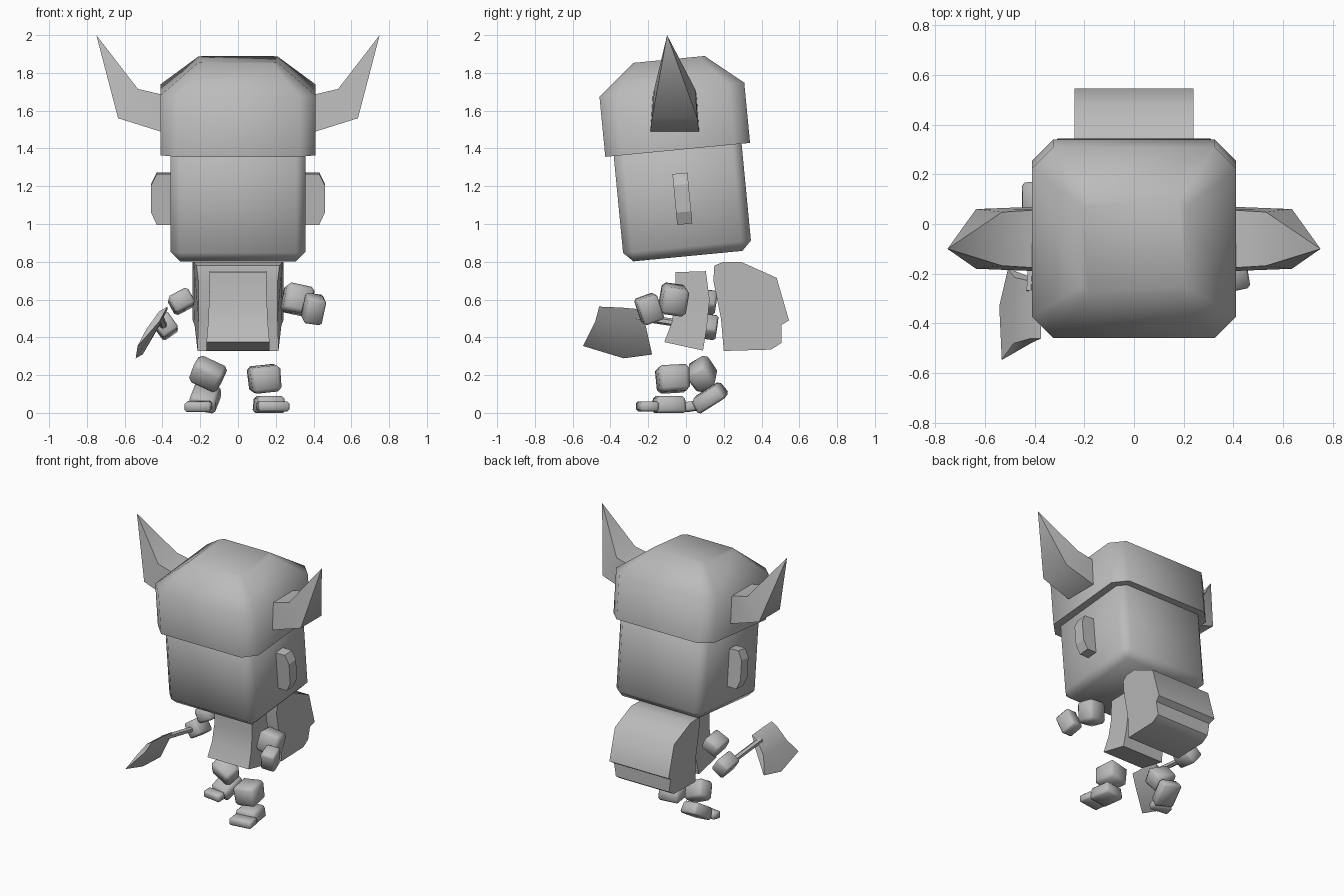
import bpy
import bmesh
from math import radians
from mathutils import Vector, Matrix, Euler

if "Cube" in bpy.data.objects:
    bpy.data.objects.remove(bpy.data.objects["Cube"], do_unlink=True)

GREY = bpy.data.materials.new("plain grey")
GREY.use_nodes = True
GREY.diffuse_color = (0.5, 0.5, 0.5, 1)
GREY.node_tree.nodes["Principled BSDF"].inputs["Base Color"].default_value = (0.5, 0.5, 0.5, 1)

# Head, helmet and ears share one backward tilt
TILT = Matrix.Translation((0, 0.01, 0.83)) @ Matrix.Rotation(radians(5.5), 4, "X")


def finish(name, bm, matrix=None, smooth=50):
    bmesh.ops.remove_doubles(bm, verts=bm.verts, dist=0.0005)
    if matrix:
        bmesh.ops.transform(bm, matrix=matrix, verts=bm.verts)
    bmesh.ops.recalc_face_normals(bm, faces=bm.faces)
    mesh = bpy.data.meshes.new(name)
    bm.to_mesh(mesh)
    bm.free()
    mesh.materials.append(GREY)
    obj = bpy.data.objects.new(name, mesh)
    bpy.context.collection.objects.link(obj)
    bpy.ops.object.select_all(action="DESELECT")
    bpy.context.view_layer.objects.active = obj
    obj.select_set(True)
    if smooth:
        bpy.ops.object.shade_smooth_by_angle(angle=radians(smooth))
    return obj


def loft(name, rings, matrix=None, smooth=50):
    """Skin a list of equal-length rings and cap both ends."""
    bm = bmesh.new()
    loops = [[bm.verts.new(p) for p in ring] for ring in rings]
    n = len(loops[0])
    for a, b in zip(loops, loops[1:]):
        for i in range(n):
            j = (i + 1) % n
            bm.faces.new((a[i], a[j], b[j], b[i]))
    bm.faces.new(loops[0])
    bm.faces.new(loops[-1])
    return finish(name, bm, matrix, smooth)


def box(name, centre, size, turn=(0, 0, 0), bevel=0.015, taper=1.0, matrix=None, smooth=50):
    """Bevelled box, with its top scaled by taper."""
    bm = bmesh.new()
    bmesh.ops.create_cube(bm, size=1)
    for v in bm.verts:
        if v.co.z > 0:
            v.co.xy *= taper
        v.co *= Vector(size)
    if bevel:
        bmesh.ops.bevel(bm, geom=bm.edges[:], offset=bevel, segments=1, affect="EDGES")
    turn = Euler([radians(a) for a in turn]).to_matrix().to_4x4()
    place = Matrix.Translation(centre) @ turn
    return finish(name, bm, matrix @ place if matrix else place, smooth)


def octagon(hx, hy, cut, z):
    """Rectangle with cut corners."""
    corner = [(hx, hy - cut), (hx - cut, hy)]
    quads = [(1, 1, 1), (-1, 1, -1), (-1, -1, 1), (1, -1, -1)]
    return [(x * sx, y * sy, z) for sx, sy, d in quads for x, y in corner[::d]]


# Head and helmet
box("head", (0, 0, 0.31), (0.715, 0.68, 0.62), bevel=0.05, matrix=TILT, smooth=60)
loft("helmet", [octagon(0.41, 0.385, 0.085, 0.565),
                octagon(0.41, 0.385, 0.085, 0.885),
                octagon(0.21, 0.19, 0.03, 1.046)], TILT, 60)

for side, label in ((1, "left"), (-1, "right")):
    # Ears: flat chamfered plates
    outline = [(0.34, 0.17), (0.43, 0.17), (0.46, 0.235),
               (0.46, 0.38), (0.43, 0.44), (0.34, 0.44)]
    loft(label + "_ear", [[(side * x, y, z) for x, z in outline] for y in (-0.04, 0.04)], TILT, 0)

    # Horns: rectangular sections bending up to a point
    sections = [((0.38, 1.68), (0.38, 1.48), 0.13),
                ((0.53, 1.715), (0.635, 1.56), 0.12),
                ((0.75, 2.0), (0.75, 2.0), 0)]
    rings = []
    for (tx, tz), (bx, bz), w in sections:
        y = -0.06 if w else -0.1
        rings.append([(side * tx, y - w * 0.9, tz), (side * tx, y + w * 0.9, tz),
                      (side * bx, y + w, bz), (side * bx, y - w, bz)])
    loft(label + "_horn", rings, smooth=70)

# Tunic, flared forward at the hem
levels = [(0.15, -0.055, 0.745, 0.105, 0.75), (0.153, -0.055, 0.6, 0.125, 0.6),
          (0.158, -0.075, 0.48, 0.11, 0.45), (0.167, -0.115, 0.375, 0.09, 0.33)]
loft("tunic", [[(-w, fy, fz), (w, fy, fz), (w, by, bz), (-w, by, bz)]
               for w, fy, fz, by, bz in levels])

# Backpack with an overhanging flap: y, z and half width along the profile
pack = [(0.15, 0.78, 0.22), (0.2, 0.8, 0.235), (0.29, 0.8, 0.24), (0.48, 0.715, 0.24),
        (0.545, 0.49, 0.24), (0.505, 0.465, 0.23), (0.505, 0.37, 0.215),
        (0.45, 0.335, 0.215), (0.2, 0.328, 0.215), (0.185, 0.5, 0.21), (0.145, 0.7, 0.21)]
loft("backpack", [[(s * w, y, z) for y, z, w in pack] for s in (-1, 1)])

# Arms
box("left_upper_arm", (0.315, -0.065, 0.6), (0.15, 0.135, 0.15), (-8, 12, 8), 0.02)
box("left_hand", (0.4, -0.195, 0.55), (0.1, 0.115, 0.14), (20, 8, 12), 0.012)
box("right_upper_arm", (-0.3, 0.085, 0.59), (0.12, 0.15, 0.1), (-8, -28, 5), 0.015)
box("right_hand", (-0.385, 0.09, 0.46), (0.1, 0.15, 0.11), (-10, -35, 5), 0.012)

# Axe handle
start, end = Vector((-0.39, 0.12, 0.45)), Vector((-0.415, -0.27, 0.51))
bm = bmesh.new()
bmesh.ops.create_cone(bm, segments=6, radius1=0.02, radius2=0.02,
                      depth=(end - start).length, cap_ends=True)
aim = (end - start).to_track_quat("Z", "Y").to_matrix().to_4x4()
finish("axe_handle", bm, Matrix.Translation((start + end) / 2) @ aim)

# Axe blade: rows run from the thick poll down to the curved cutting edge
across = Vector((0.86, 0, 0.5))
rows = [([(-0.395, -0.46, 0.55), (-0.395, -0.34, 0.545), (-0.395, -0.23, 0.535)], 0.025),
        ([(-0.45, -0.48, 0.465), (-0.45, -0.34, 0.45), (-0.445, -0.215, 0.45)], 0.04),
        ([(-0.53, -0.545, 0.355), (-0.54, -0.33, 0.29), (-0.505, -0.18, 0.31)], 0.002)]
rings = []
for points, thick in rows:
    points = [Vector(p) for p in points]
    rings.append([p + across * thick for p in points] + [p - across * thick for p in points[::-1]])
loft("axe_blade", rings)

# Legs and feet, caught in mid stride
box("left_leg", (0.14, -0.07, 0.18), (0.155, 0.16, 0.14), (3, -6, 8), 0.02, 1.05)
box("left_foot", (0.165, -0.09, 0.045), (0.16, 0.17, 0.09), (0, 0, 8), 0.015, 0.9)
box("left_toe", (0.185, -0.205, 0.034), (0.165, 0.1, 0.052), (0, 0, 8), 0.01)
box("right_leg", (-0.16, 0.085, 0.205), (0.16, 0.12, 0.13), (32, 25, -5), 0.02, 1.05)
box("right_foot", (-0.175, 0.125, 0.082), (0.15, 0.18, 0.085), (32, 10, -8), 0.015, 0.9)
box("right_toe", (-0.21, 0.025, 0.034), (0.14, 0.07, 0.052), (8, 0, -8), 0.01)
